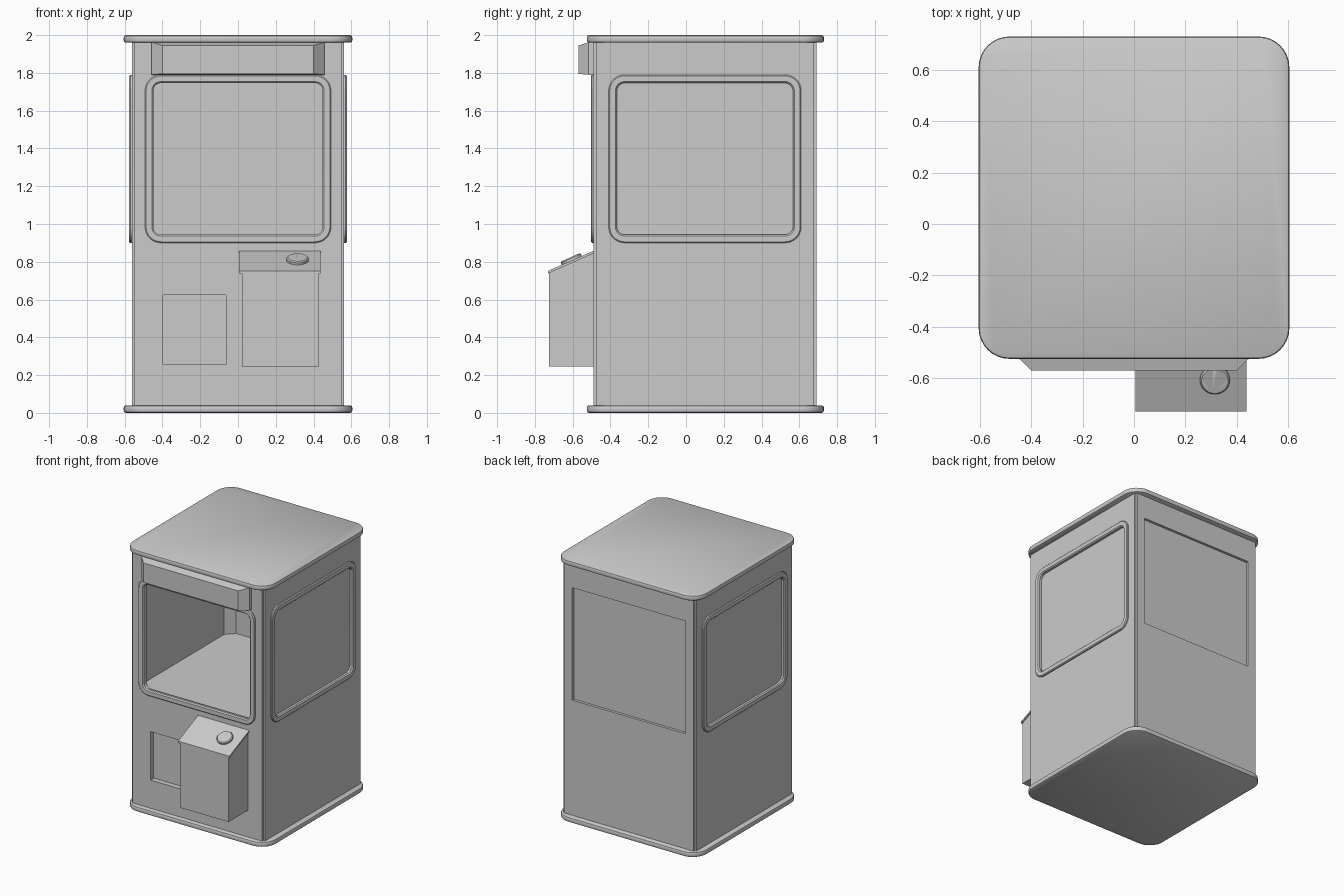
import bpy, bmesh, math
from mathutils import Matrix, Vector

if "Cube" in bpy.data.objects:
    bpy.data.objects.remove(bpy.data.objects["Cube"])


def frame(origin, u, v):
    """Placement matrix with local x=u, y=v, z=outward normal."""
    u, v = Vector(u), Vector(v)
    m = Matrix((u, v, u.cross(v))).transposed().to_4x4()
    m.translation = origin
    return m


def outline(w, h, r, seg):
    pts = []
    for i, (sx, sy) in enumerate([(1, 1), (-1, 1), (-1, -1), (1, -1)]):
        for k in range(seg + 1):
            a = math.pi / 2 * (i + k / seg)
            pts.append((sx * (w / 2 - r) + r * math.cos(a),
                        sy * (h / 2 - r) + r * math.sin(a)))
    return pts


def finish(name, bm):
    bmesh.ops.recalc_face_normals(bm, faces=bm.faces)
    me = bpy.data.meshes.new(name)
    bm.to_mesh(me)
    bm.free()
    ob = bpy.data.objects.new(name, me)
    bpy.context.collection.objects.link(ob)
    return ob


def skin(name, loops, closed=False, smooth=True):
    """Skin a stack of point loops; closed joins last to first, else cap the ends."""
    bm = bmesh.new()
    rings = [[bm.verts.new(p) for p in lp] for lp in loops]
    n = len(rings[0])
    pairs = list(zip(rings, rings[1:])) + ([(rings[-1], rings[0])] if closed else [])
    for a, b in pairs:
        for i in range(n):
            j = (i + 1) % n
            bm.faces.new((a[i], a[j], b[j], b[i]))
    if not closed:
        bm.faces.new(rings[0])
        bm.faces.new(rings[-1])
    ob = finish(name, bm)
    if smooth:
        bpy.ops.object.select_all(action='DESELECT')
        ob.select_set(True)
        bpy.context.view_layer.objects.active = ob
        bpy.ops.object.shade_smooth_by_angle(angle=math.radians(30))
    return ob


def rounded(name, m, w, h, r, steps, seg=8, closed=False, smooth=True):
    """Rounded rectangle lofted through (inset, height) steps."""
    loops = [[m @ Vector((x, y, z)) for x, y in
              outline(w - 2 * i, h - 2 * i, max(r - i, 0.001), seg)] for i, z in steps]
    return skin(name, loops, closed, smooth)


X, Y, Z = (1, 0, 0), (0, 1, 0), (0, 0, 1)
BX, YF, YB, YC = 0.562, -0.49, 0.69, 0.10
front = lambda x, z: frame((x, YF, z), X, Z)
back = lambda x, z: frame((x, YB, z), (-1, 0, 0), Z)
right = lambda y, z: frame((BX, y, z), Y, Z)
left = lambda y, z: frame((-BX, y, z), (0, -1, 0), Z)
up = lambda x, y, z: frame((x, y, z), X, Y)

# Rounded base and roof plates
for name, z in (("base_plate", 0), ("roof_plate", 1.96)):
    rounded(name, up(0, 0.1025, z), 1.21, 1.255, 0.12,
            [(0.01, 0), (0.003, 0.004), (0, 0.012), (0, 0.028), (0.003, 0.036), (0.01, 0.04)])

# Cabinet with notched vertical corners
g, hy = 0.014, (YB - YF) / 2
prof = []
for sx, sy in [(1, 1), (-1, 1), (-1, -1), (1, -1)]:
    c = [(BX, hy - g), (BX - g, hy - g), (BX - g, hy)]
    c = c if sx * sy > 0 else c[::-1]
    prof += [(sx * a, YC + sy * b) for a, b in c]
cabinet = skin("cabinet", [[(x, y, z) for x, y in prof] for z in (0.035, 1.965)], smooth=False)

# Cutters: inner chamber, front opening, window recesses, back panel, prize hatch
cutters = [
    rounded("cut_chamber", up(0, 0.095, 0.92), 1.06, 1.11, 0.06, [(0, 0), (0, 0.89)], 1, smooth=False),
    rounded("cut_front", front(0, 1.343), 0.90, 0.81, 0.04, [(0, -0.1), (0, 0.1)], smooth=False),
    rounded("cut_right", right(0.10, 1.345), 0.94, 0.81, 0.06, [(0, -0.012), (0, 0.1)], smooth=False),
    rounded("cut_left", left(0.10, 1.345), 0.94, 0.81, 0.06, [(0, -0.012), (0, 0.1)], smooth=False),
    rounded("cut_back", back(0, 1.35), 0.96, 0.86, 0.002, [(0, -0.02), (0, 0.1)], 1, smooth=False),
    rounded("cut_hatch", front(-0.23, 0.44), 0.335, 0.37, 0.002, [(0, -0.04), (0, 0.1)], 1, smooth=False),
]
bpy.context.view_layer.objects.active = cabinet
for c in cutters:
    mod = cabinet.modifiers.new("cut", 'BOOLEAN')
    mod.operation, mod.solver, mod.object = 'DIFFERENCE', 'EXACT', c
    bpy.ops.object.modifier_apply(modifier=mod.name)
    bpy.data.objects.remove(c, do_unlink=True)

# Raised window frames
rim = [(0, -0.005), (0, 0.008), (0.006, 0.014), (0.036, 0.014), (0.044, 0.006), (0.044, -0.011)]
for name, m, w in (("front_window_frame", front(0, 1.345), 0.985),
                   ("right_window_frame", right(0.10, 1.345), 1.02),
                   ("left_window_frame", left(0.10, 1.345), 1.02)):
    rounded(name, m, w, 0.89, 0.085, rim, closed=True)

# Marquee with tapered ends
skin("marquee", [[(-w, y, z0), (w, y, z0), (w, y, z1), (-w, y, z1)]
                 for w, y, z0, z1 in ((0.457, -0.48, 1.79, 1.962), (0.457, -0.515, 1.79, 1.962),
                                      (0.40, -0.57, 1.795, 1.945))], smooth=False)

# Control box, sloped lid and button
side = [(-0.48, 0.245), (-0.725, 0.245), (-0.725, 0.742), (-0.48, 0.85)]
skin("control_box", [[(x, y, z) for y, z in side] for x in (0.02, 0.428)], smooth=False)
lid = [(-0.73, 0.738), (-0.73, 0.752), (-0.485, 0.86), (-0.485, 0.846)]
skin("control_lid", [[(x, y, z) for y, z in lid] for x in (0.005, 0.438)], smooth=False)
slope = Vector((0, 0.245, 0.108)).normalized()
rounded("button", frame((0.315, -0.605, 0.807), X, slope), 0.116, 0.116, 0.058,
        [(0, -0.005), (0, 0.012), (0.006, 0.018)])
